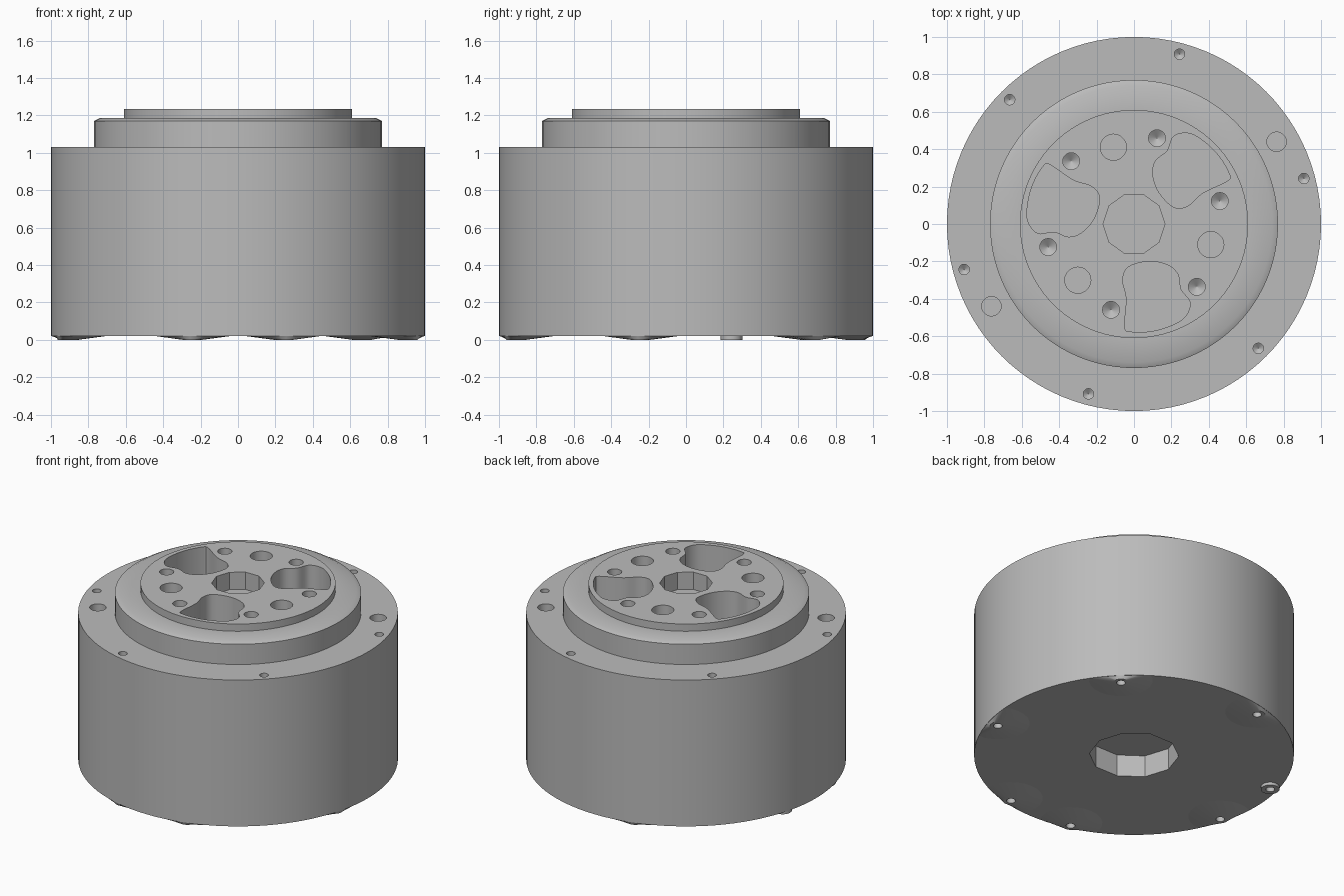
import bpy, bmesh, math
from mathutils import Vector

if "Cube" in bpy.data.objects:
    bpy.data.objects.remove(bpy.data.objects["Cube"], do_unlink=True)

TOP, RIM, BASE = 1.235, 1.03, 0.02

metal = bpy.data.materials.new("grey_metal")
metal.use_nodes = True
GREY = (0.5, 0.5, 0.5, 1)
metal.diffuse_color = GREY
metal.node_tree.nodes["Principled BSDF"].inputs["Base Color"].default_value = GREY


def make_object(name, bm):
    bmesh.ops.recalc_face_normals(bm, faces=bm.faces)
    mesh = bpy.data.meshes.new(name)
    bm.to_mesh(mesh)
    bm.free()
    mesh.materials.append(metal)
    obj = bpy.data.objects.new(name, mesh)
    bpy.context.collection.objects.link(obj)
    return obj


def loft(bm, rings):
    """Closed solid through rings of equal length, capped at both ends."""
    loops = [[bm.verts.new(p) for p in ring] for ring in rings]
    for a, b in zip(loops, loops[1:]):
        for i in range(len(a)):
            j = (i + 1) % len(a)
            bm.faces.new((a[i], a[j], b[j], b[i]))
    bm.faces.new(loops[0])
    bm.faces.new(loops[-1])


def ring(x, y, r, z, n):
    return [(x + r * math.cos(math.tau * i / n), y + r * math.sin(math.tau * i / n), z)
            for i in range(n)]


def polar(r, deg):
    a = math.radians(deg)
    return r * math.cos(a), r * math.sin(a)


def drill(bm, spot, r, z0, z1, n=20, tip=0):
    """Cutter from z0 to z1, with an optional pointed end."""
    rings = [ring(*spot, r, z0, n), ring(*spot, r, z1, n)]
    if tip:
        rings.append(ring(*spot, r * 0.05, z1 + tip, n))
    loft(bm, rings)


def smooth_loop(points, steps=5):
    """Closed rounded outline through the points."""
    pts, out = [Vector(p) for p in points], []
    n = len(pts)
    for i in range(n):
        a, b, c, d = (pts[(i + k) % n] for k in (-1, 0, 1, 2))
        for s in range(steps):
            t = s / steps
            out.append(0.5 * (2 * b + (c - a) * t + (2 * a - 5 * b + 4 * c - d) * t ** 2
                              + (3 * b - a - 3 * c + d) * t ** 3))
    return out


# Stepped housing: wide drum, collar with a bevelled lip, raised face plate
bm = bmesh.new()
profile = [(1, BASE), (1, RIM), (0.77, RIM), (0.77, 1.17), (0.74, 1.185),
           (0.61, 1.185), (0.61, TOP)]
loft(bm, [ring(0, 0, r, z, 96) for r, z in profile])
housing = make_object("housing", bm)

# Cutters for bores, pockets and screw holes
bm = bmesh.new()
drill(bm, (0, 0), 0.165, TOP + 0.1, TOP - 0.12, 10)
drill(bm, (0, 0), 0.28, BASE - 0.1, BASE + 0.15, 10)
for k in range(6):
    drill(bm, polar(0.475, 15 + 60 * k), 0.045, TOP + 0.1, TOP - 0.1, tip=-0.03)
    drill(bm, polar(0.94, 15 + 60 * k), 0.028, RIM + 0.05, RIM - 0.12, tip=-0.02)
for k in range(3):
    drill(bm, polar(0.425, 105 + 120 * k), 0.07, TOP + 0.1, TOP - 0.2)
for k in range(2):
    drill(bm, polar(0.88, 30 + 180 * k), 0.052, RIM + 0.05, RIM - 0.15)

lobe = smooth_loop([(-.05, -.55), (-.04, -.4), (-.06, -.3), (-.03, -.23), (.08, -.2),
                    (.18, -.22), (.235, -.27), (.25, -.35), (.3, -.42), (.27, -.5),
                    (.18, -.55), (.08, -.575), (-.02, -.575)])
for k in range(3):
    c, s = polar(1, 120 * k)
    flat = [(p.x * c - p.y * s, p.x * s + p.y * c) for p in lobe]
    loft(bm, [[(x, y, z) for x, y in flat] for z in (TOP + 0.1, TOP - 0.25)])

feet = [45, 105, 195, 255, 285, 345]
PIN = 165
for deg in feet + [PIN]:
    drill(bm, polar(0.94, deg), 0.028, -0.1, BASE + 0.1)
cutter = make_object("cutter", bm)
cutter.hide_render = True


def cut(obj):
    mod = obj.modifiers.new("cut", 'BOOLEAN')
    mod.operation, mod.solver, mod.object = 'DIFFERENCE', 'EXACT', cutter
    bpy.ops.object.select_all(action='DESELECT')
    bpy.context.view_layer.objects.active = obj
    obj.select_set(True)
    bpy.ops.object.modifier_apply(modifier=mod.name)
    bpy.ops.object.shade_smooth_by_angle(angle=math.radians(30))


cut(housing)

# Shallow raised pads round the screw holes underneath, kept inside the drum
for i, deg in enumerate(feet):
    bm = bmesh.new()
    x, y = polar(0.94, deg)
    loft(bm, [ring(x, y, 0.05, 0, 24), ring(x, y, 0.2, BASE, 24)])
    for v in bm.verts:
        v.co.xy *= min(1, 0.998 / v.co.xy.length)
    cut(make_object(f"screw_pad_{i + 1}", bm))

# Short round collar at the remaining hole
bm = bmesh.new()
loft(bm, [ring(*polar(0.94, PIN), 0.058, z, 24) for z in (0, BASE + 0.005)])
cut(make_object("pin_collar", bm))

bpy.data.objects.remove(cutter, do_unlink=True)
